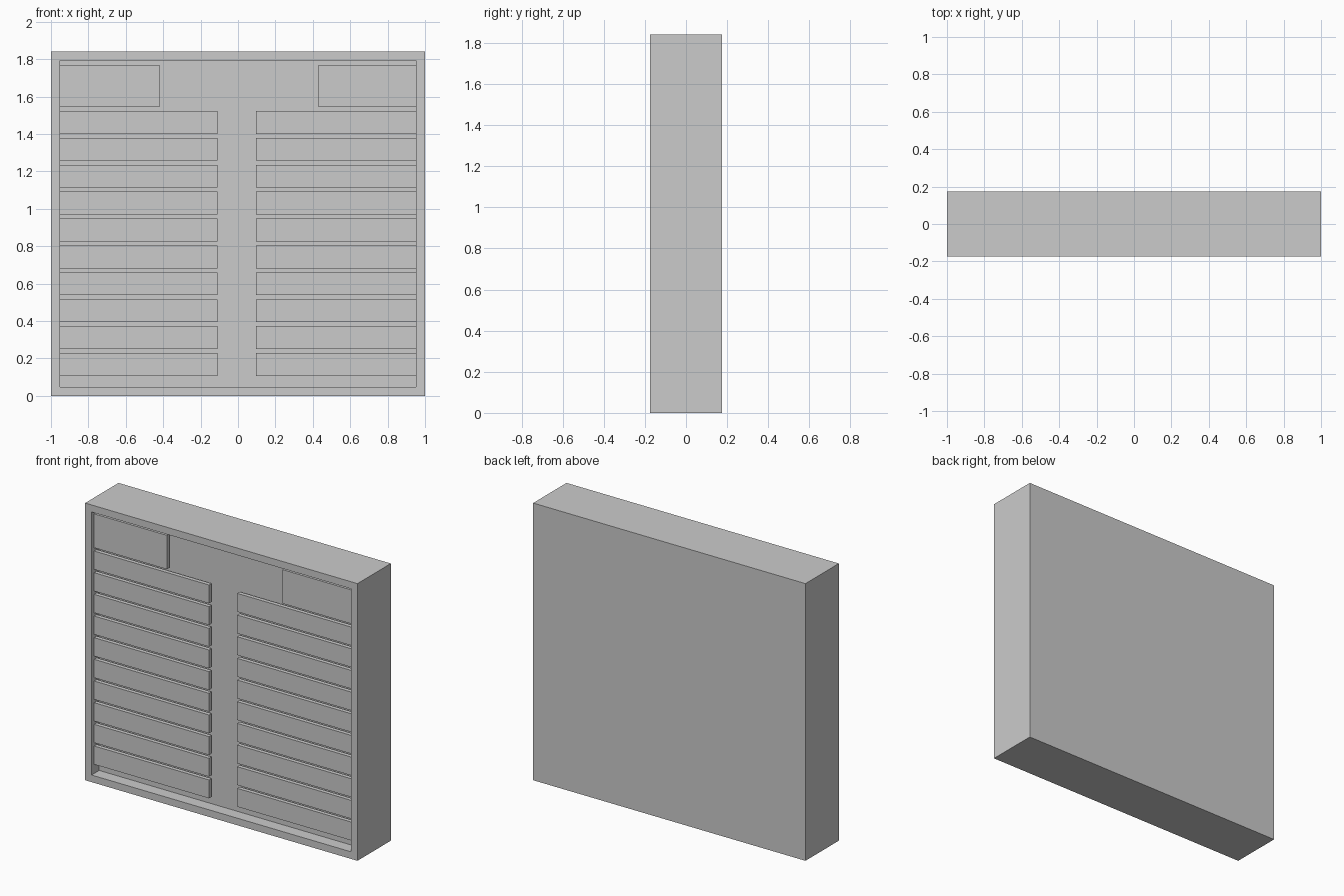
import bpy
import bmesh
from mathutils import Vector

if "Cube" in bpy.data.objects:
    bpy.data.objects.remove(bpy.data.objects["Cube"])

WIDTH, DEPTH, HEIGHT = 2.0, 0.35, 1.84
RIM = 0.047
FRONT = -DEPTH / 2
WALL = WIDTH / 2 - RIM
POCKET = 0.08            # depth of the recess
PANEL_Y = (FRONT + 0.028, FRONT + 0.055)


def finish(name, bm):
    mesh = bpy.data.meshes.new(name)
    bm.to_mesh(mesh)
    bm.free()
    obj = bpy.data.objects.new(name, mesh)
    bpy.context.collection.objects.link(obj)
    return obj


def box_bmesh(lo, hi):
    lo, hi = Vector(lo), Vector(hi)
    bm = bmesh.new()
    bmesh.ops.create_cube(bm, size=1)
    for v in bm.verts:
        v.co = (lo + hi) / 2 + v.co * (hi - lo)
    return bm


def panel(name, x0, x1, z0, z1):
    return finish(name, box_bmesh((x0, PANEL_Y[0], z0), (x1, PANEL_Y[1], z1)))


# Cabinet body: solid block with a shallow recess in the front
bm = box_bmesh((-WIDTH / 2, FRONT, 0), (WIDTH / 2, -FRONT, HEIGHT))
bm.normal_update()
front = min(bm.faces, key=lambda f: f.calc_center_median().y)
bmesh.ops.inset_region(bm, faces=[front], thickness=RIM, use_even_offset=True)
inner = bmesh.ops.extrude_discrete_faces(bm, faces=[front])["faces"][0]
bmesh.ops.translate(bm, verts=inner.verts[:], vec=(0, POCKET, 0))
bmesh.ops.recalc_face_normals(bm, faces=bm.faces[:])
finish("cabinet_body", bm)

# Wide header panels in the top corners
panel("header_panel_left", -WALL, -0.42, 1.545, 1.77)
panel("header_panel_right", 0.43, WALL, 1.545, 1.77)

# Two columns of ten slats, floating in front of the recess back
for i in range(10):
    z = 0.107 + i * 0.1438
    panel(f"slat_left_{i + 1}", -WALL, -0.11, z, z + 0.122)
    panel(f"slat_right_{i + 1}", 0.097, WALL, z, z + 0.122)
